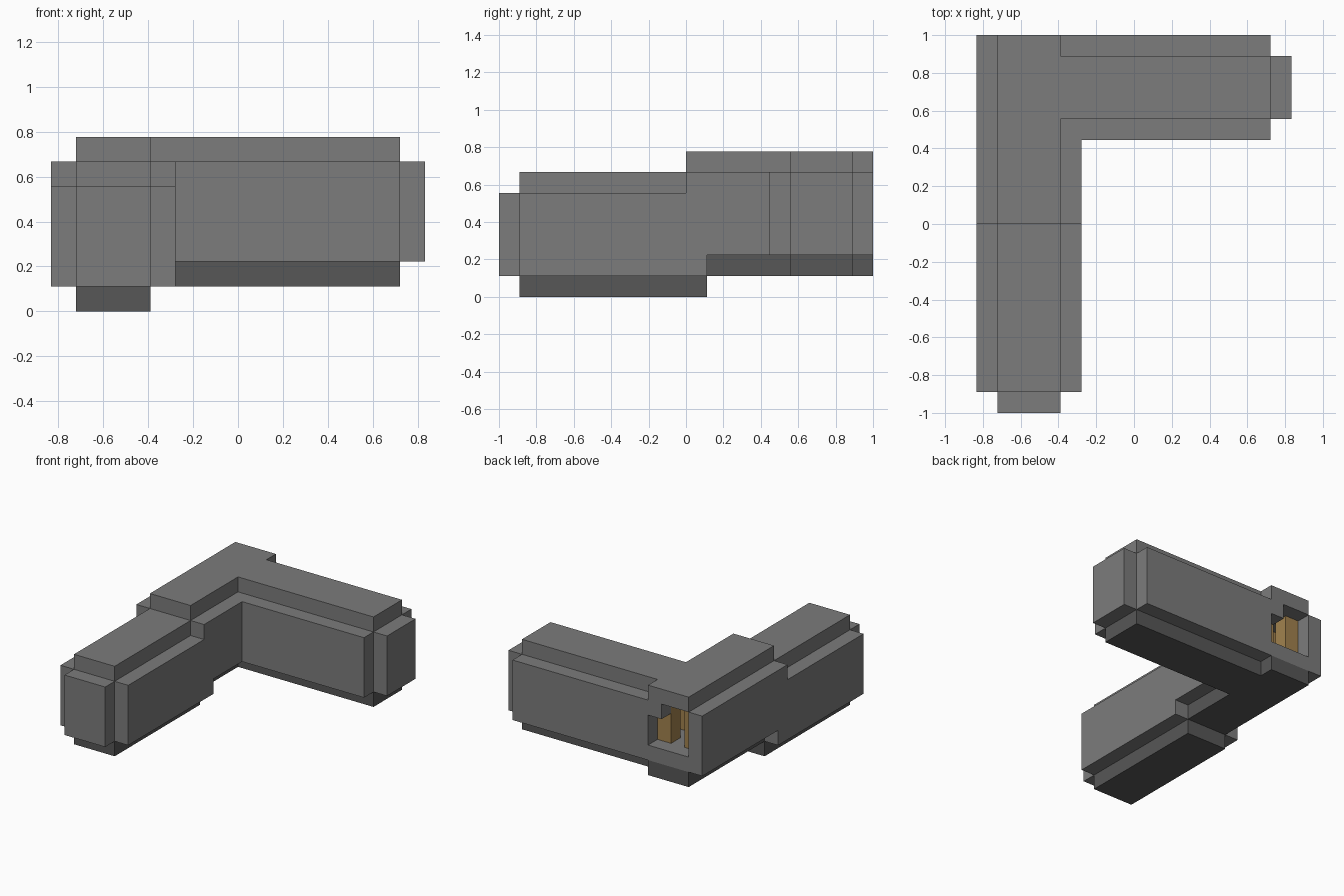
import bpy, bmesh
from mathutils import Vector

if "Cube" in bpy.data.objects:
    bpy.data.objects.remove(bpy.data.objects["Cube"], do_unlink=True)

U = 1 / 9  # size of one block


def material(name, rgb):
    m = bpy.data.materials.new(name)
    m.use_nodes = True
    m.diffuse_color = (*rgb, 1)
    m.node_tree.nodes["Principled BSDF"].inputs["Base Color"].default_value = (*rgb, 1)
    return m


stone = material("grey_stone", (0.2, 0.2, 0.2))
base = material("dark_stone", (0.095, 0.095, 0.095))
wood = material("brown_wood", (0.36, 0.223, 0.076))


def prism(name, outline, axis, lo, hi, mat):
    """Extrude an outline, in blocks, along x (outline in y, z) or z (outline in x, y)."""
    bm = bmesh.new()
    if axis == "x":
        points = [(lo, a, b) for a, b in outline]
        step = Vector((hi - lo, 0, 0))
    else:
        points = [(a, b, lo) for a, b in outline]
        step = Vector((0, 0, hi - lo))
    face = bm.faces.new([bm.verts.new(Vector(p) * U) for p in points])
    ext = bmesh.ops.extrude_face_region(bm, geom=[face], use_keep_orig=True)
    verts = [v for v in ext["geom"] if isinstance(v, bmesh.types.BMVert)]
    bmesh.ops.translate(bm, verts=verts, vec=step * U)
    bmesh.ops.recalc_face_normals(bm, faces=bm.faces)
    mesh = bpy.data.meshes.new(name)
    bm.to_mesh(mesh)
    bm.free()
    mesh.materials.append(mat)
    obj = bpy.data.objects.new(name, mesh)
    bpy.context.collection.objects.link(obj)


def box(name, x, y, z, mat):
    rect = [(x[0], y[0]), (x[1], y[0]), (x[1], y[1]), (x[0], y[1])]
    prism(name, rect, "z", z[0], z[1], mat)


def stepped(end):
    """Side outline of a wall that climbs one block halfway along."""
    return [(-8, 1), (1, 1), (1, 2), (end, 2), (end, 6), (0, 6), (0, 5), (-8, 5)]


def corner(left):
    """Plan of the upper level: back passage with a side branch."""
    return [(left, 1), (-3.5, 1), (-3.5, 5), (6.5, 5), (6.5, 8),
            (-3.5, 8), (-3.5, 9), (left, 9)]


HALL = (-6.5, -3.5)

# Stepped passage walls
prism("outer_wall", stepped(9), "x", -7.5, -6.5, stone)
prism("inner_wall", stepped(5), "x", -3.5, -2.5, stone)
box("front_end_wall", HALL, (-9, -8), (1, 5), stone)

# Side branch walls
box("branch_front_wall", (-2.5, 6.5), (4, 5), (2, 6), stone)
box("branch_back_wall", (-3.5, 6.5), (8, 9), (2, 6), stone)
box("branch_end_wall", (6.5, 7.5), (5, 8), (2, 6), stone)

# Roofs
box("lower_roof", HALL, (-8, 0), (5, 6), stone)
roof = corner(-6.5)
roof[0], roof[1] = (-6.5, 0), (-3.5, 0)
prism("upper_roof", roof, "z", 6, 7, stone)
box("doorway_corner_block", (-4.5, -3.5), (8, 9), (5, 6), stone)

# Floors over a dark foundation
box("lower_floor", HALL, (-8, 1), (1, 2), stone)
prism("upper_floor", corner(-6.5), "z", 2, 3, stone)
box("lower_foundation", HALL, (-8, 1), (0, 1), base)
prism("upper_foundation", corner(-6.5), "z", 1, 2, base)

# Wooden posts at the crossing
for side, x in (("right", -6.5), ("left", -4.5)):
    for end, y in (("front", 5), ("back", 7)):
        box(f"{end}_{side}_post", (x, x + 1), (y, y + 1), (3, 6), wood)
